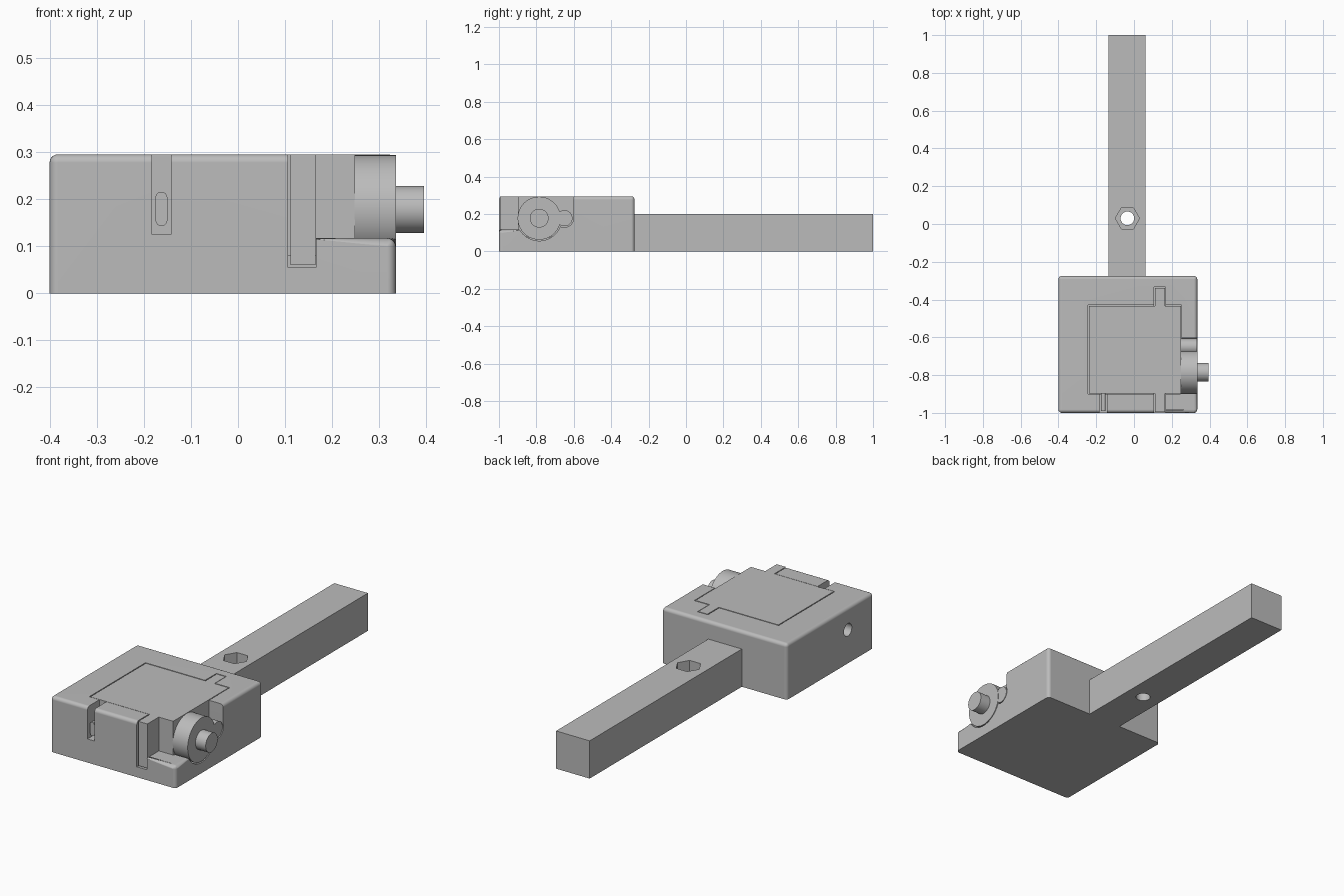
import bpy, bmesh, math
from mathutils import Matrix, Vector

cube = bpy.data.objects.get("Cube")
if cube:
    bpy.data.objects.remove(cube, do_unlink=True)

grey = bpy.data.materials.new("plain_grey")
grey.use_nodes = True
COLOUR = (0.5, 0.5, 0.5, 1)
grey.diffuse_color = COLOUR
for node in grey.node_tree.nodes:
    if node.type == 'BSDF_PRINCIPLED':
        node.inputs["Base Color"].default_value = COLOUR

TURN = {'X': Matrix.Rotation(math.pi / 2, 4, 'Y'),
        'Y': Matrix.Rotation(math.pi / 2, 4, 'X'),
        'Z': Matrix.Rotation(math.pi / 2, 4, 'Z')}


def finish(name, bm):
    mesh = bpy.data.meshes.new(name)
    bm.to_mesh(mesh)
    bm.free()
    mesh.materials.append(grey)
    obj = bpy.data.objects.new(name, mesh)
    bpy.context.collection.objects.link(obj)
    return obj


def box(name, x, y, z):
    """Box from a (low, high) pair on each axis."""
    bm = bmesh.new()
    spans = (x, y, z)
    mid = Vector([(a + b) / 2 for a, b in spans])
    size = Matrix.Diagonal([b - a for a, b in spans] + [1])
    bmesh.ops.create_cube(bm, size=1, matrix=Matrix.Translation(mid) @ size)
    return finish(name, bm)


def rod(name, axis, centre, radius, depth, sides=64):
    bm = bmesh.new()
    bmesh.ops.create_cone(bm, cap_ends=True, segments=sides, radius1=radius, radius2=radius,
                          depth=depth, matrix=Matrix.Translation(centre) @ TURN[axis])
    return finish(name, bm)


def combine(target, other, operation='DIFFERENCE'):
    mod = target.modifiers.new("combine", 'BOOLEAN')
    mod.operation = operation
    mod.solver = 'EXACT'
    mod.object = other
    bpy.context.view_layer.objects.active = target
    bpy.ops.object.modifier_apply(modifier=mod.name)
    bpy.data.objects.remove(other, do_unlink=True)


def smooth(obj):
    bpy.ops.object.select_all(action='DESELECT')
    obj.select_set(True)
    bpy.context.view_layer.objects.active = obj
    bpy.ops.object.shade_smooth_by_angle(angle=math.radians(35))
    mod = obj.modifiers.new("even_normals", 'WEIGHTED_NORMAL')
    mod.keep_sharp = True


HUB_Y, HUB_Z = -0.785, 0.178
LOBE_Y = -0.65
TOP = 0.295

# Housing block with a lowered front corner
housing = box("housing", (-0.4, 0.335), (-1, -0.275), (0, TOP))
combine(housing, box("cutter", (0.14, 0.5), (-1.2, -0.87), (0.117, 0.5)))

# Round the outer edges, leaving the base and the inner corner sharp
bm = bmesh.new()
bm.from_mesh(housing.data)
edges = []
for e in bm.edges:
    mid = (e.verts[0].co + e.verts[1].co) / 2
    inner = all(abs(v.co.x - 0.14) < 0.001 for v in e.verts) or \
        all(abs(v.co.y + 0.87) < 0.001 for v in e.verts)
    if mid.z > 0.01 and not inner and e.calc_face_angle_signed(0) > 1:
        edges.append(e)
bmesh.ops.bevel(bm, geom=edges, offset=0.018, segments=5, profile=0.5,
                affect='EDGES', clamp_overlap=True)
bm.to_mesh(housing.data)
bm.free()

# Pocket, tab slot, cable slot, horn opening and pivot hole
combine(housing, box("cutter", (-0.243, 0.252), (-0.9, -0.428), (0.075, 0.5)))
combine(housing, box("cutter", (0.106, 0.166), (-1.2, -0.333), (0.055, 0.5)))
combine(housing, box("cutter", (-0.183, -0.142), (-1.2, -0.85), (0.125, 0.5)))
combine(housing, box("cutter", (0.24, 0.5), (-0.903, -0.603), (HUB_Z, 0.5)))
combine(housing, rod("cutter", 'X', (0.37, HUB_Y, HUB_Z), 0.121, 0.26))
combine(housing, rod("cutter", 'X', (0.37, LOBE_Y, HUB_Z), 0.049, 0.25))
combine(housing, rod("cutter", 'X', (-0.35, HUB_Y, HUB_Z), 0.033, 0.3))
smooth(housing)

# Arm with a nut recess and a bolt hole
arm = box("arm", (-0.135, 0.062), (-0.275, 1), (0, 0.2))
combine(arm, rod("cutter", 'Z', (-0.035, 0.03, 0.2), 0.064, 0.2, 6))
combine(arm, rod("cutter", 'Z', (-0.035, 0.03, 0.1), 0.036, 0.5))
smooth(arm)

# Motor block with a mounting tab at front and back
box("motor_block", (-0.238, 0.248), (-0.898, -0.433), (0.08, TOP))
for name, y in (("front_tab", (-0.994, -0.898)), ("back_tab", (-0.433, -0.338))):
    box(name, (0.111, 0.164), y, (0.06, TOP))

# Motor horn with its side lobe, and the output shaft
horn = rod("horn", 'X', (0.291, HUB_Y, HUB_Z), 0.115, 0.088)
combine(horn, rod("lobe", 'X', (0.2905, LOBE_Y, HUB_Z), 0.043, 0.087), 'UNION')
smooth(horn)
smooth(rod("output_shaft", 'X', (0.36, HUB_Y, HUB_Z), 0.05, 0.07))

# Flat cable with rounded edges
bm = bmesh.new()
for z in (0.155, 0.203):
    bmesh.ops.create_cone(bm, cap_ends=True, segments=24, radius1=0.0125, radius2=0.0125, depth=0.092,
                          matrix=Matrix.Translation((-0.1625, -0.943, z)) @ TURN['Y'])
hull = bmesh.ops.convex_hull(bm, input=bm.verts[:])
junk = [g for g in hull["geom_interior"] if isinstance(g, bmesh.types.BMVert)]
bmesh.ops.delete(bm, geom=junk, context='VERTS')
bmesh.ops.recalc_face_normals(bm, faces=bm.faces[:])
smooth(finish("cable", bm))
